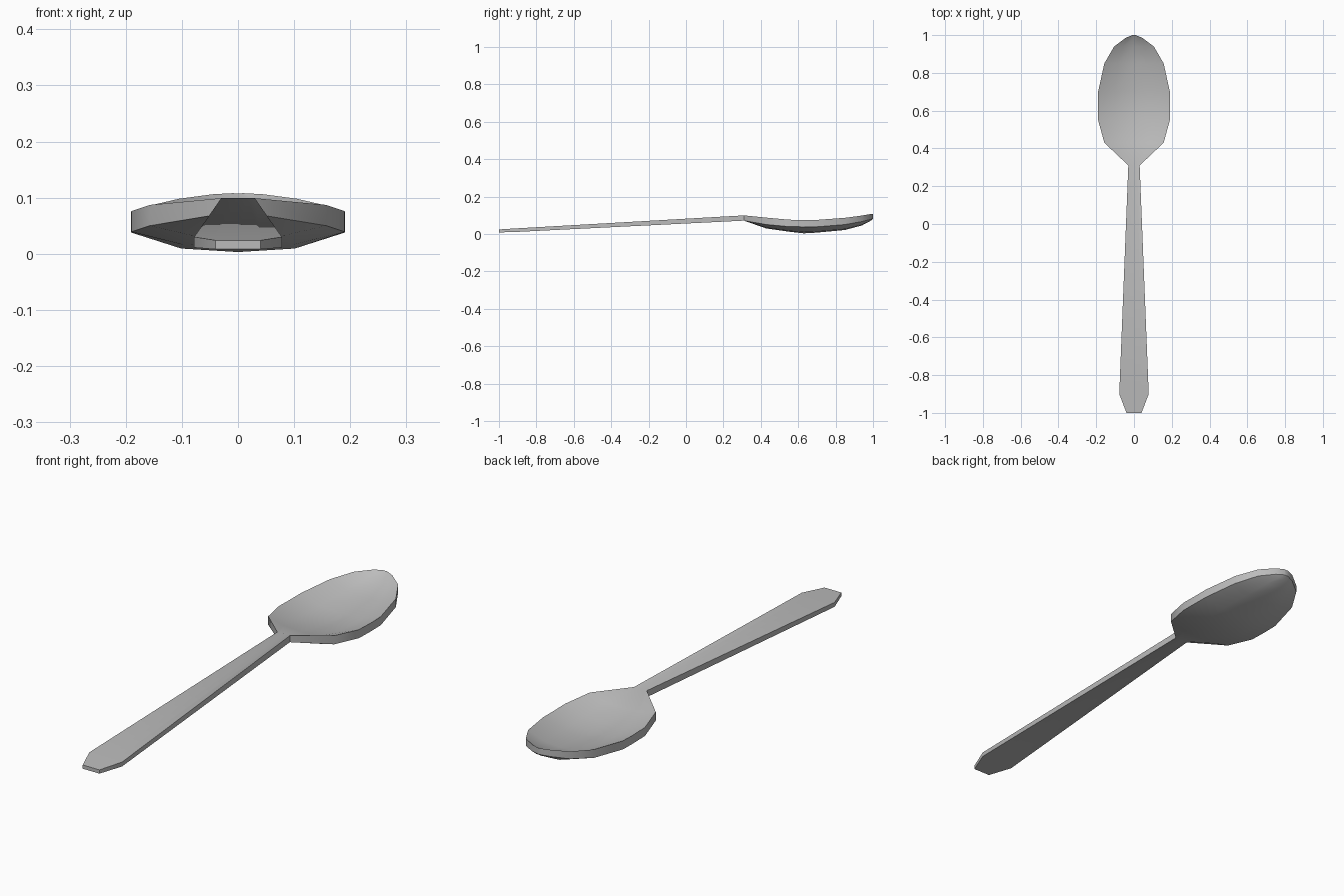
import bpy, bmesh, math

if "Cube" in bpy.data.objects:
    bpy.data.objects.remove(bpy.data.objects["Cube"])

metal = bpy.data.materials.new("grey metal")
metal.diffuse_color = (0.5, 0.5, 0.5, 1)
metal.use_nodes = True
metal.node_tree.nodes["Principled BSDF"].inputs["Base Color"].default_value = metal.diffuse_color

# Stations along the spoon:
# y, half width, rim top, rim underside, centre top, centre underside
STATIONS = [
    (-1.00, 0.040, 0.024, 0.008, 0.024, 0.008),
    (-0.90, 0.078, 0.030, 0.011, 0.030, 0.011),
    (0.31, 0.030, 0.099, 0.071, 0.099, 0.071),
    (0.43, 0.157, 0.087, 0.050, 0.062, 0.029),
    (0.55, 0.190, 0.076, 0.039, 0.041, 0.012),
    (0.63, 0.191, 0.074, 0.038, 0.034, 0.003),
    (0.70, 0.190, 0.075, 0.038, 0.036, 0.007),
    (0.85, 0.157, 0.086, 0.050, 0.052, 0.021),
    (0.94, 0.105, 0.098, 0.066, 0.075, 0.045),
    (0.985, 0.045, 0.106, 0.077, 0.098, 0.069),
    (1.00, 0.008, 0.108, 0.081, 0.107, 0.080),
]
# Across each station: fraction of half width, and how far the dish has risen
ACROSS = [(-1, 1), (-0.53, 0.18), (0, 0), (0.53, 0.18), (1, 1)]

bm = bmesh.new()
rings = []
for y, w, rt, rb, ct, cb in STATIONS:
    top = [bm.verts.new((f * w, y, ct + (rt - ct) * k)) for f, k in ACROSS]
    low = [bm.verts.new((f * w, y, cb + (rb - cb) * k)) for f, k in ACROSS]
    rings.append(top + low[::-1])

# Skin between neighbouring stations, then close both ends
for a, b in zip(rings, rings[1:]):
    n = len(a)
    for i in range(n):
        j = (i + 1) % n
        bm.faces.new((a[i], a[j], b[j], b[i]))
for ring in (rings[0], rings[-1]):
    bm.faces.new(ring)
bmesh.ops.recalc_face_normals(bm, faces=bm.faces)

mesh = bpy.data.meshes.new("spoon")
bm.to_mesh(mesh)
bm.free()
mesh.materials.append(metal)
spoon = bpy.data.objects.new("spoon", mesh)
bpy.context.collection.objects.link(spoon)

# Smooth dish with a crisp rim
bpy.context.view_layer.objects.active = spoon
spoon.select_set(True)
bpy.ops.object.shade_smooth_by_angle(angle=math.radians(40))
